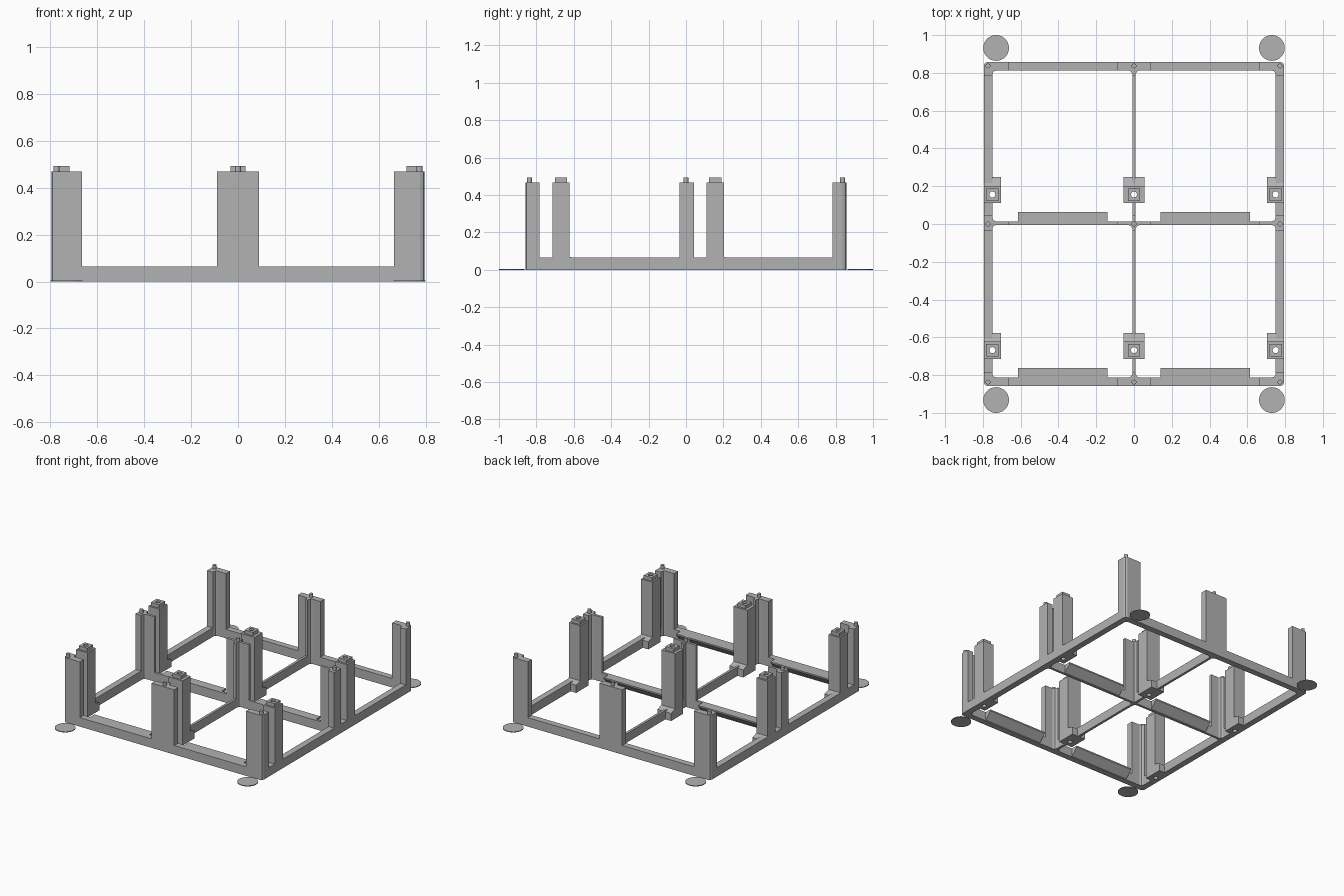
import bpy
import bmesh
import math

cube = bpy.data.objects.get("Cube")
if cube:
    bpy.data.objects.remove(cube, do_unlink=True)

gray = bpy.data.materials.new("matte gray")
gray.use_nodes = True
COLOUR = (0.45, 0.45, 0.45, 1)
gray.diffuse_color = COLOUR
gray.node_tree.nodes["Principled BSDF"].inputs["Base Color"].default_value = COLOUR

X, Y = 0.795, 0.858        # outer half sizes of the frame
W, T = 0.045, 0.009        # outer rail width, inner rail half thickness
RAIL_H, WALL_H, TOP = 0.065, 0.468, 0.493
MID_Y = 0.004


def finish(name, bm):
    bmesh.ops.recalc_face_normals(bm, faces=bm.faces)
    mesh = bpy.data.meshes.new(name)
    bm.to_mesh(mesh)
    bm.free()
    mesh.materials.append(gray)
    obj = bpy.data.objects.new(name, mesh)
    bpy.context.collection.objects.link(obj)
    return obj


def extrude(name, points, offset):
    bm = bmesh.new()
    face = bm.faces.new([bm.verts.new(p) for p in points])
    moved = bmesh.ops.extrude_face_region(bm, geom=[face])["geom"]
    verts = [v for v in moved if isinstance(v, bmesh.types.BMVert)]
    bmesh.ops.translate(bm, vec=offset, verts=verts)
    return finish(name, bm)


def prism(name, plan, z0, z1):
    return extrude(name, [(x, y, z0) for x, y in plan], (0, 0, z1 - z0))


def box(name, x0, x1, y0, y1, z0, z1):
    return prism(name, [(x0, y0), (x1, y0), (x1, y1), (x0, y1)], z0, z1)


def cylinder(name, x, y, r, z0, z1, sides):
    plan = [(x + r * math.cos(2 * math.pi * i / sides),
             y + r * math.sin(2 * math.pi * i / sides)) for i in range(sides)]
    obj = prism(name, plan, z0, z1)
    for face in obj.data.polygons:
        face.use_smooth = len(face.vertices) == 4
    obj.data.set_sharp_from_angle(angle=math.radians(40))
    return obj


def peg(x, y):
    cylinder("wall_peg", x, y, 0.013, WALL_H, TOP, 16)


# Corner walls: angle-shaped with a rounded outside and a filleted inside
corner = [(0, .02), (.006, .006), (.02, 0), (.13, 0), (.13, W), (W + .02, W),
          (W + .006, W + .006), (W, W + .02), (W, .075), (0, .075)]
for sx in (-1, 1):
    for sy in (-1, 1):
        prism("corner_wall", [(sx * (X - u), sy * (Y - v)) for u, v in corner], 0, WALL_H)
        peg(sx * 0.773, sy * 0.837)
        cylinder("foot_disc", sx * 0.73, sy * 0.932, 0.068, 0, 0.005, 48)


# Tee-shaped walls in the middle of each side
def tee(half, depth):
    side = [(half, 0), (half, W), (T + .02, W), (T + .006, W + .006),
            (T, W + .02), (T, depth)]
    return side + [(-a, d) for a, d in reversed(side)]


for s in (-1, 1):
    prism("middle_wall", [(a, s * (Y - d)) for a, d in tee(0.09, 0.075)], 0, WALL_H)
    prism("side_wall", [(s * (X - d), MID_Y + a) for a, d in tee(0.04, 0.13)], 0, WALL_H)
    peg(0, s * 0.837)
    peg(s * 0.773, 0)

# Cross-shaped wall at the centre, filleted toward the front
half = [(0, .04), (T, .04), (T, T), (.09, T), (.09, -T), (T + .02, -T),
        (T + .006, -T - .006), (T, -T - .02), (T, -.04)]
cross = half + [(-x, y) for x, y in reversed(half[1:])]
prism("centre_wall", [(x, MID_Y + y) for x, y in cross], 0, WALL_H)
peg(0, 0)

# Rails running between the walls
drilled = []
for s in (-1, 1):
    a, b = sorted((s * 0.09, s * 0.665))
    for end in (-1, 1):
        y0, y1 = sorted((end * Y, end * (Y - W)))
        box("end_rail", a, b, y0, y1, 0, RAIL_H)
    box("cross_rail", a, b, MID_Y - T, MID_Y + T, 0, RAIL_H)
    a, b = sorted((MID_Y + s * 0.04, s * (Y - 0.075)))
    drilled.append(box("centre_rail", -T, T, a, b, 0, RAIL_H))
    for side in (-1, 1):
        x0, x1 = sorted((side * X, side * (X - W)))
        drilled.append(box("side_rail", x0, x1, a, b, 0, RAIL_H))

# Overhanging ledges with a sloped underside
for y in (-Y + W, MID_Y + T):
    for x in (-0.615, 0.14):
        outline = [(x, y, 0.005), (x, y, RAIL_H), (x, y + .05, RAIL_H),
                   (x, y + .05, RAIL_H - .01)]
        extrude("ledge", outline, (0.475, 0, 0))

# Square posts with a step behind, a square collar and a bore
bores = []
for px, hw in ((-0.75, 0.045), (0, 0.055), (0.75, 0.045)):
    for py in (-0.668, 0.156):
        profile = [(-.046, 0), (.092, 0), (.092, RAIL_H - .01), (.046, RAIL_H + .005),
                   (.046, WALL_H), (-.046, WALL_H)]
        drilled.append(extrude("square_post", [(px - hw, py + v, z) for v, z in profile],
                               (2 * hw, 0, 0)))
        drilled.append(box("post_collar", px - .033, px + .033, py - .033, py + .033,
                           WALL_H, TOP))
        bores.append(cylinder("bore_cutter", px, py, 0.016, -0.05, 0.6, 20))

for obj in drilled:
    xs = [v.co.x for v in obj.data.vertices]
    ys = [v.co.y for v in obj.data.vertices]
    for bore in bores:
        c = bore.data.vertices[0].co
        if min(xs) - .02 < c.x < max(xs) + .04 and min(ys) < c.y < max(ys):
            cut = obj.modifiers.new("bore", "BOOLEAN")
            cut.operation = "DIFFERENCE"
            cut.solver = "EXACT"
            cut.object = bore
for bore in bores:
    bore.hide_render = True
    bore.hide_viewport = True
    bore.display_type = "WIRE"
